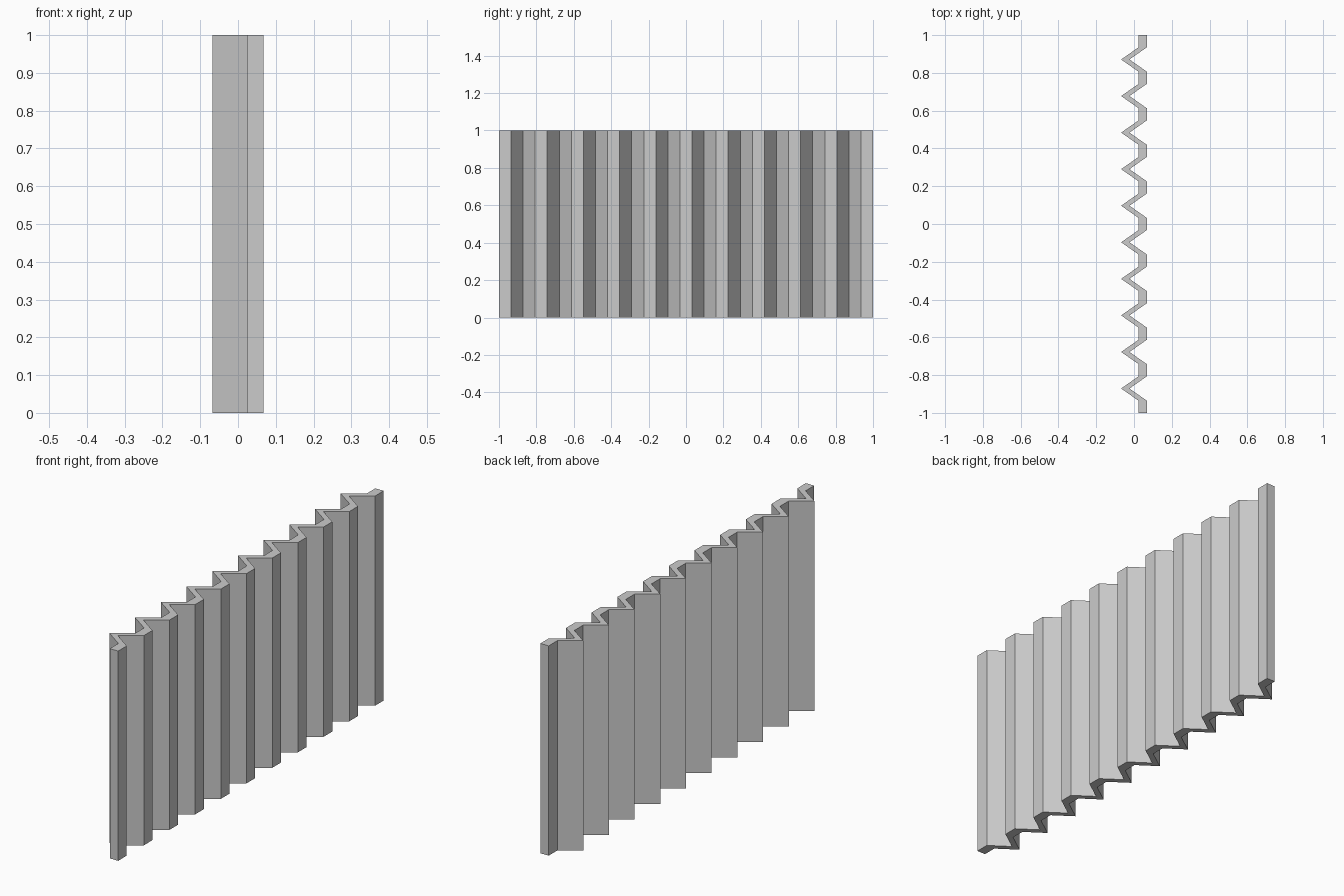
import bpy, bmesh

if "Cube" in bpy.data.objects:
    bpy.data.objects.remove(bpy.data.objects["Cube"])

FOLDS = 10                      # number of V-shaped folds
STEP = 2 / (3 * FOLDS + 1)      # equal width of every strip along y
X_MAX, THICK, HEIGHT = 0.068, 0.044, 1.0
X_MIN = -X_MAX

# Folded centre path: flat, slope in, slope out, flat ...
n = 3 * FOLDS + 2
ys = [-1 + i * STEP for i in range(n)]
back = [(X_MIN if i % 3 == 2 else X_MAX - THICK, y) for i, y in enumerate(ys)]
front = [(x + THICK, y) for x, y in back]

# Sheet: strip of quads for the cross-section, extruded upwards
bm = bmesh.new()
b = [bm.verts.new((x, y, 0)) for x, y in back]
f = [bm.verts.new((x, y, 0)) for x, y in front]
for i in range(n - 1):
    bm.faces.new((b[i], f[i], f[i + 1], b[i + 1]))
ext = bmesh.ops.extrude_face_region(bm, geom=bm.faces[:], use_keep_orig=True)
top = [v for v in ext["geom"] if isinstance(v, bmesh.types.BMVert)]
bmesh.ops.translate(bm, verts=top, vec=(0, 0, HEIGHT))
bmesh.ops.recalc_face_normals(bm, faces=bm.faces[:])

mesh = bpy.data.meshes.new("corrugated_panel")
bm.to_mesh(mesh)
bm.free()
panel = bpy.data.objects.new("corrugated_panel", mesh)
bpy.context.collection.objects.link(panel)
